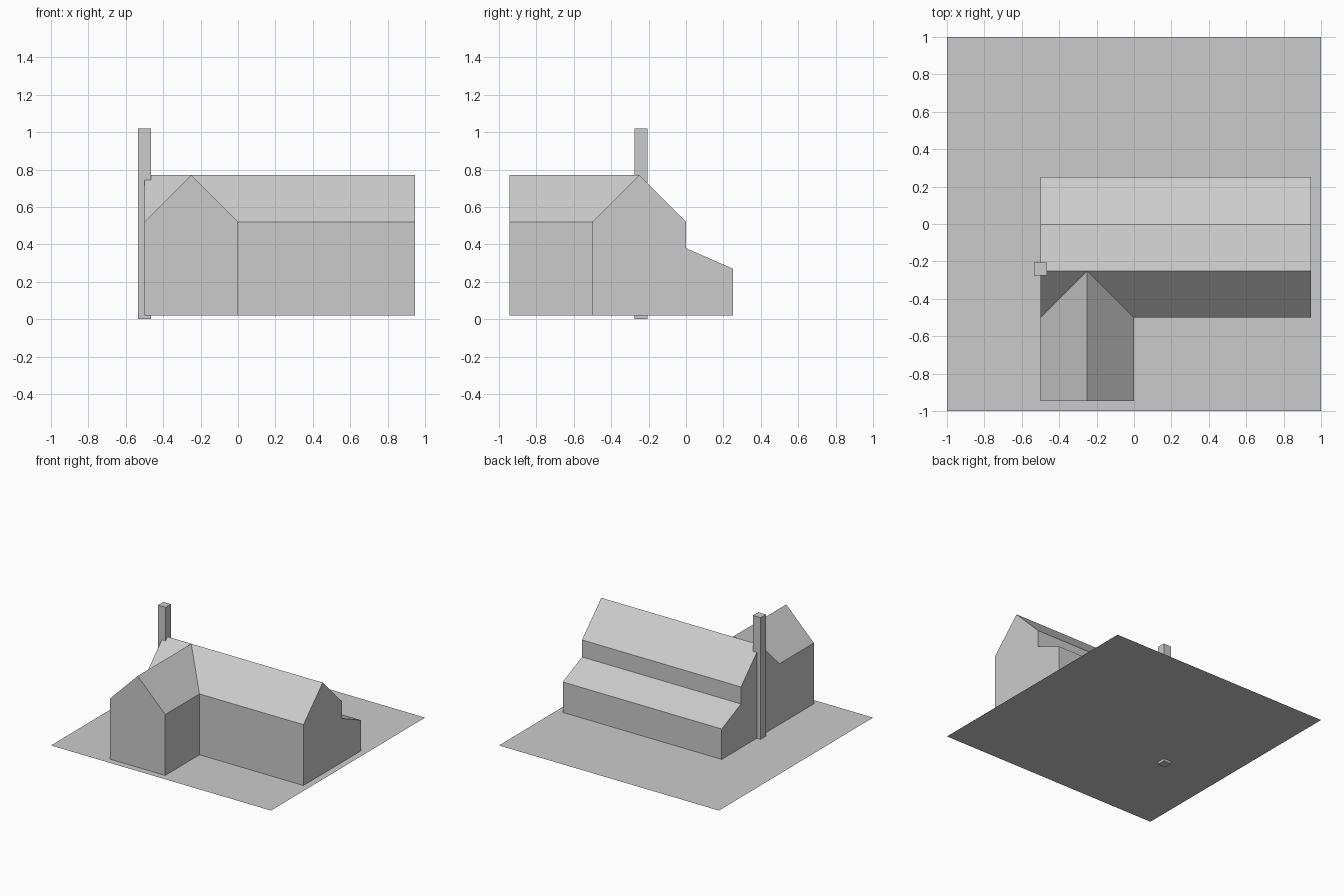
import bpy
import bmesh

default = bpy.data.objects.get("Cube")
if default:
    bpy.data.objects.remove(default, do_unlink=True)

GROUND, EAVE, RIDGE = 0.02, 0.52, 0.77

# Single plain colour
grey = bpy.data.materials.new("plain grey")
grey.use_nodes = True
colour = (0.6, 0.6, 0.6, 1)
grey.diffuse_color = colour
grey.node_tree.nodes["Principled BSDF"].inputs["Base Color"].default_value = colour


def finish(name, bm):
    bmesh.ops.recalc_face_normals(bm, faces=bm.faces)
    mesh = bpy.data.meshes.new(name)
    bm.to_mesh(mesh)
    bm.free()
    mesh.materials.append(grey)
    obj = bpy.data.objects.new(name, mesh)
    bpy.context.collection.objects.link(obj)
    return obj


def loft(name, start, end, cap_end=True):
    """Join two matching outlines; the first edge, on the ground, stays open."""
    bm = bmesh.new()
    a = [bm.verts.new(p) for p in start]
    b = [bm.verts.new(p) for p in end]
    n = len(a)
    bm.faces.new(a)
    if cap_end:
        bm.faces.new(b[::-1])
    for i in range(1, n):
        j = (i + 1) % n
        bm.faces.new((a[i], b[i], b[j], a[j]))
    return finish(name, bm)


# Main house: gabled section with a lean-to along the back
section = [(-0.5, GROUND), (0.25, GROUND), (0.25, 0.27), (0, 0.38),
           (0, EAVE), (-0.25, RIDGE), (-0.5, EAVE)]
loft("main_house", [(-0.5, y, z) for y, z in section],
     [(0.945, y, z) for y, z in section])

# Front wing: its ridge runs back to the main ridge, forming the valleys
gable = [(-0.5, GROUND), (0, GROUND), (0, EAVE), (-0.25, RIDGE), (-0.5, EAVE)]
loft("front_wing", [(x, -0.945, z) for x, z in gable],
     [(x, -0.5 + max(0, z - EAVE), z) for x, z in gable], cap_end=False)

# Chimney standing against the end wall
bm = bmesh.new()
bmesh.ops.create_cube(bm, size=1)
bmesh.ops.scale(bm, vec=(0.07, 0.07, 1.02), verts=bm.verts)
bmesh.ops.translate(bm, vec=(-0.5, -0.24, 0.51), verts=bm.verts)
finish("chimney", bm)

# Flat ground sheet
bm = bmesh.new()
bmesh.ops.create_grid(bm, x_segments=1, y_segments=1, size=1)
bmesh.ops.translate(bm, vec=(0, 0, GROUND), verts=bm.verts)
finish("ground_sheet", bm)
